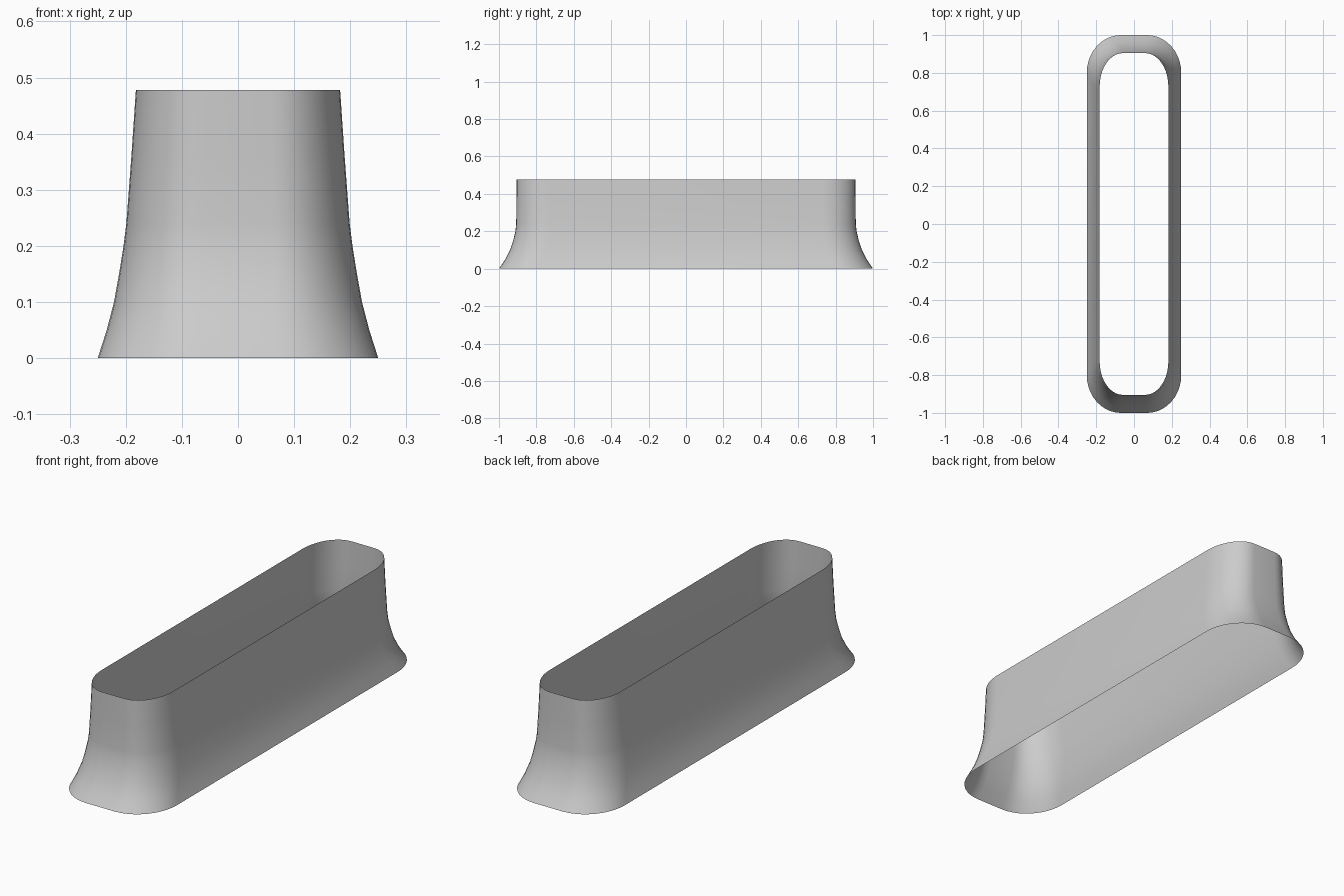
import bpy, bmesh, math

if "Cube" in bpy.data.objects:
    bpy.data.objects.remove(bpy.data.objects["Cube"])

# Flared sleeve profile: height, half width, half length, corner size in x, corner size in y
RINGS = [
    (0.000, 0.250, 1.000, 0.180, 0.200),
    (0.050, 0.234, 0.966, 0.170, 0.196),
    (0.100, 0.221, 0.941, 0.158, 0.192),
    (0.150, 0.212, 0.924, 0.148, 0.188),
    (0.200, 0.204, 0.912, 0.141, 0.185),
    (0.240, 0.199, 0.908, 0.136, 0.182),
    (0.360, 0.190, 0.906, 0.130, 0.180),
    (0.478, 0.182, 0.905, 0.124, 0.178),
]
STEPS = 10


def outline(hx, hy, rx, ry):
    """Rounded rectangle with elliptical corners, counter-clockwise."""
    pts = []
    for corner, (sx, sy) in enumerate([(1, 1), (-1, 1), (-1, -1), (1, -1)]):
        for i in range(STEPS + 1):
            a = math.pi / 2 * (corner + i / STEPS)
            pts.append((sx * (hx - rx) + rx * math.cos(a),
                        sy * (hy - ry) + ry * math.sin(a)))
    return pts


# Open shell lofted through the rings
bm = bmesh.new()
loops = [[bm.verts.new((x, y, z)) for x, y in outline(hx, hy, rx, ry)]
         for z, hx, hy, rx, ry in RINGS]
for low, high in zip(loops, loops[1:]):
    n = len(low)
    for i in range(n):
        j = (i + 1) % n
        bm.faces.new((low[i], low[j], high[j], high[i]))

mesh = bpy.data.meshes.new("flared_sleeve")
bm.to_mesh(mesh)
bm.free()
sleeve = bpy.data.objects.new("flared_sleeve", mesh)
bpy.context.collection.objects.link(sleeve)

# Smooth shading
bpy.context.view_layer.objects.active = sleeve
sleeve.select_set(True)
bpy.ops.object.shade_smooth_by_angle()
